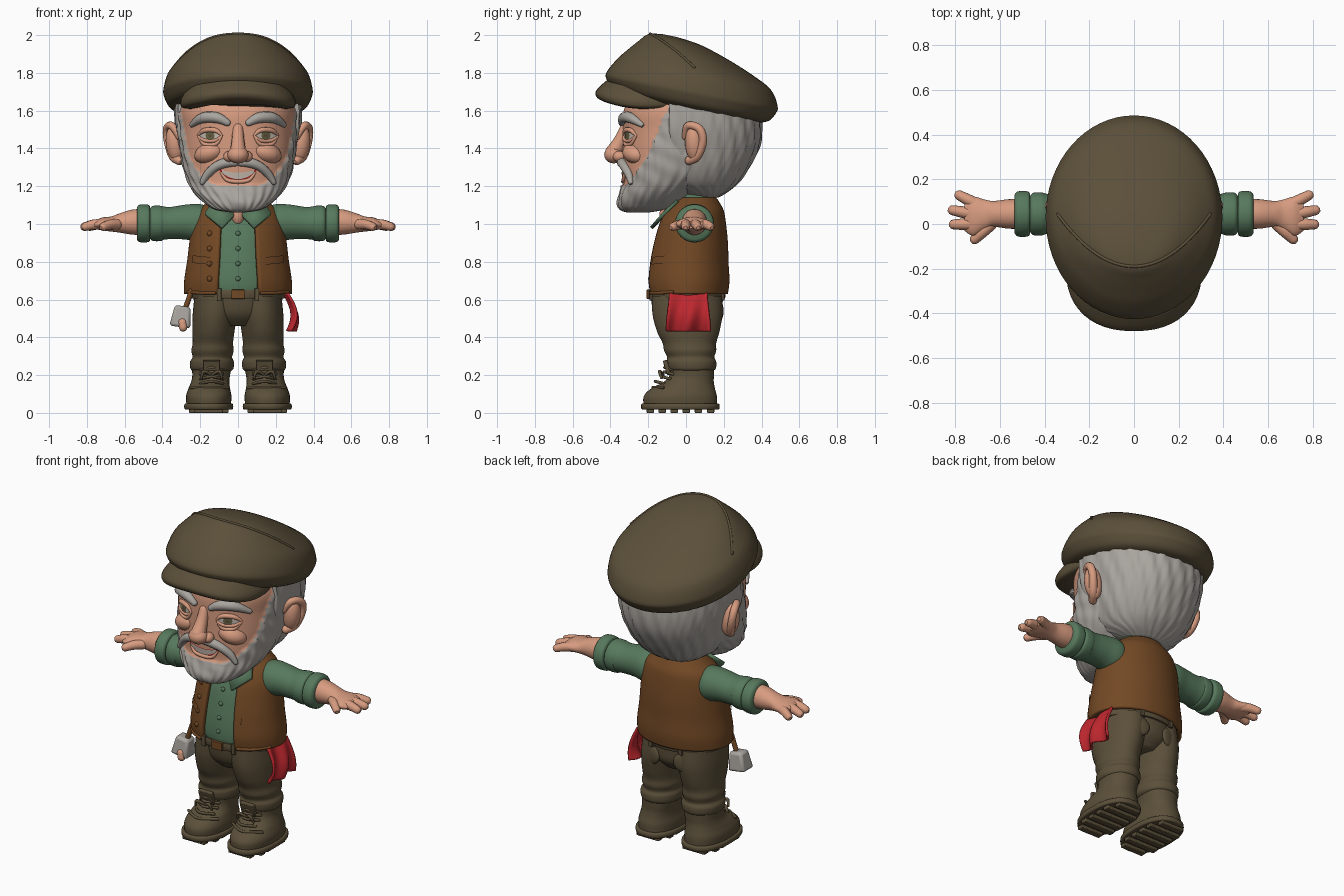
import bpy, bmesh, math
from math import sin, cos, pi
from mathutils import Vector, Euler, Matrix
from mathutils.bvhtree import BVHTree

if "Cube" in bpy.data.objects:
    bpy.data.objects.remove(bpy.data.objects["Cube"])


def material(name, rgb):
    m = bpy.data.materials.new(name)
    m.use_nodes = True
    m.diffuse_color = (*rgb, 1)
    bsdf = m.node_tree.nodes["Principled BSDF"]
    bsdf.inputs["Base Color"].default_value = (*rgb, 1)
    bsdf.inputs["Roughness"].default_value = 0.8
    return m


OLIVE = material("olive_brown", (0.105, 0.079, 0.042))
BROWN = material("vest_brown", (0.17, 0.066, 0.018))
GREEN = material("shirt_green", (0.095, 0.19, 0.108))
SKIN = material("skin", (0.68, 0.33, 0.215))
GREY = material("grey_hair", (0.40, 0.375, 0.345))
RED = material("cloth_red", (0.50, 0.02, 0.027))
WHITE = material("eye_white", (0.55, 0.48, 0.42))
IRIS = material("iris_green", (0.13, 0.12, 0.055))


def finish(name, verts, faces, mat, mirror=False, thick=0):
    me = bpy.data.meshes.new(name)
    me.from_pydata(verts, [], faces)
    me.materials.append(mat)
    me.shade_smooth()
    me.set_sharp_from_angle(angle=math.radians(50))
    ob = bpy.data.objects.new(name, me)
    bpy.context.collection.objects.link(ob)
    if thick:
        mod = ob.modifiers.new("Thickness", "SOLIDIFY")
        mod.thickness = thick
    if mirror:
        ob.modifiers.new("Mirror", "MIRROR")
    return ob


def smooth_rows(rows, steps):
    """Catmull-Rom interpolation through rows of numbers."""
    out, last = [], len(rows) - 1
    for i in range(last):
        p = [rows[min(max(k, 0), last)] for k in range(i - 1, i + 3)]
        for s in range(steps):
            t = s / steps
            out.append([0.5 * (2 * b + (c - a) * t + (2 * a - 5 * b + 4 * c - d) * t * t
                               + (3 * b - a - 3 * c + d) * t ** 3) for a, b, c, d in zip(*p)])
    return out + [list(rows[-1])]


def loft(name, rows, mat, axis="z", n=48, p=2.0, steps=5, warp=None, keep=None, **kw):
    """Superellipse rings (t, centre u, centre v, radius u, radius v) along an axis."""
    rings = smooth_rows(rows, steps)
    power = lambda c: math.copysign(abs(c) ** (2 / p), c)
    verts, faces = [], []
    for t, cu, cv, ru, rv in rings:
        for k in range(n):
            a = 2 * pi * k / n
            u, v = cu + max(ru, 0.002) * power(cos(a)), cv + max(rv, 0.002) * power(sin(a))
            q = Vector((u, v, t) if axis == "z" else (t, u, v))
            verts.append(warp(q, a) if warp else q)
    for i in range(len(rings) - 1):
        for k in range(n):
            if keep is None or keep(2 * pi * (k + 0.5) / n):
                m = (k + 1) % n
                faces.append((i * n + k, i * n + m, i * n + n + m, i * n + n + k))
    if keep is None:
        faces.append(tuple(reversed(range(n))))
        faces.append(tuple(range(len(verts) - n, len(verts))))
    ob = finish(name, verts, faces, mat, **kw)
    return ob, BVHTree.FromPolygons(verts, faces)


def body(rows):
    """Rows (z, front y, back y, half width) turned into centred rings."""
    return [(z, 0, (a + b) / 2, r, (b - a) / 2) for z, a, b, r in rows]


def ball(name, loc, size, mat, rot=(0, 0, 0), mirror=False):
    bm = bmesh.new()
    bmesh.ops.create_uvsphere(bm, u_segments=24, v_segments=14, radius=1)
    bm.transform(Matrix.LocRotScale(Vector(loc), Euler(rot), Vector(size)))
    verts, faces = [v.co.copy() for v in bm.verts], [[v.index for v in f.verts] for f in bm.faces]
    bm.free()
    return finish(name, verts, faces, mat, mirror)


def box(name, loc, size, mat, rot=(0, 0, 0), taper=1, mirror=False):
    turn, verts = Euler(rot).to_matrix(), []
    for z in (-1, 1):
        f = taper if z > 0 else 1
        for x, y in ((-1, -1), (1, -1), (1, 1), (-1, 1)):
            verts.append(Vector(loc) + turn @ Vector((x * f * size[0], y * f * size[1], z * size[2])))
    sides = [(k, (k + 1) % 4, (k + 1) % 4 + 4, k + 4) for k in range(4)]
    ob = finish(name, verts, [(3, 2, 1, 0), (4, 5, 6, 7)] + sides, mat, mirror)
    bev = ob.modifiers.new("Bevel", "BEVEL")
    bev.width, bev.segments = min(size) * 0.3, 2
    return ob


def tube(name, pts, mat, mirror=False):
    """Round-ended tapering tube through points (x, y, z, radius)."""
    cu = bpy.data.curves.new(name, "CURVE")
    cu.dimensions, cu.bevel_depth, cu.bevel_resolution, cu.use_fill_caps = "3D", 1, 4, True
    rows = smooth_rows(pts, 5)

    def tip(a, b):
        d = (Vector(a[:3]) - Vector(b[:3])).normalized() * a[3]
        return [(*(Vector(a[:3]) + d * f), a[3] * g) for f, g in ((0.45, 0.85), (0.8, 0.45))]
    rows = tip(rows[0], rows[1])[::-1] + rows + tip(rows[-1], rows[-2])
    for s in (1, -1) if mirror else (1,):
        sp = cu.splines.new("POLY")
        sp.points.add(len(rows) - 1)
        for q, (x, y, z, r) in zip(sp.points, rows):
            q.co, q.radius = (x * s, y, z, 1), r
    cu.materials.append(mat)
    ob = bpy.data.objects.new(name, cu)
    bpy.context.collection.objects.link(ob)
    return ob


def front(surf, x, z, lift=0.0):
    hit = surf.ray_cast(Vector((x, -2, z)), Vector((0, 1, 0)))[0]
    return (hit.y if hit else -0.2) - lift


def strip(name, surf, x0, x1, low, high, lift, mat, mirror=False, n=16, m=5):
    """Thin plate lying on the front of a surface between two height curves."""
    verts = []
    for i in range(n + 1):
        x = x0 + (x1 - x0) * i / n
        for j in range(m + 1):
            z = low(x) + (max(high(x), low(x)) - low(x)) * j / m
            verts.append((x, front(surf, x, z, lift), z))
    faces = [(a, a + m + 1, a + m + 2, a + 1) for i in range(n) for a in range(i * (m + 1), i * (m + 1) + m)]
    return finish(name, verts, faces, mat, mirror)


def on_face(pts, surf, lift):
    return [(x, front(surf, x, z, lift), z, r) for x, z, r in pts]


# Head with painted beard
def is_beard(q):
    return q.z < 1.205 + 6 * max(0, abs(q.x) - 0.1) ** 2 + 1.5 * max(0, q.y + 0.2)


def beard_warp(q, a):
    if is_beard(q):
        f = 1.035 + 0.014 * sin(26 * a + 30 * q.z) + 0.008 * sin(70 * q.z + 9 * a)
        return Vector((q.x * f, (q.y + 0.1) * f - 0.1, q.z))
    return q


head, face = loft("head", body([
    (1.06, -.30, -.2, .03), (1.075, -.34, -.12, .115), (1.11, -.355, -.04, .17), (1.16, -.345, .02, .22),
    (1.22, -.33, .1, .255), (1.30, -.335, .2, .28), (1.40, -.335, .25, .295), (1.50, -.335, .28, .30),
    (1.60, -.33, .28, .305), (1.70, -.28, .28, .28)]), SKIN, n=128, p=2.25, steps=8, warp=beard_warp)
head.data.materials.append(GREY)
for f in head.data.polygons:
    f.material_index = int(is_beard(f.center))


def hair_warp(q, a):
    f = 1 + 0.012 * sin(24 * a + 18 * q.z) + 0.006 * sin(43 * a - 30 * q.z)
    return Vector((q.x * f, max(q.y * f, -0.09), q.z))


loft("hair", body([(1.14, .02, .17, .1), (1.17, -.05, .22, .17), (1.22, -.2, .28, .235), (1.30, -.25, .335, .28),
                   (1.40, -.3, .385, .308), (1.50, -.33, .40, .33), (1.60, -.33, .39, .335), (1.66, -.33, .37, .33)]),
     GREY, n=128, p=2.2, warp=hair_warp)

# Ears
ball("ear", (.332, .045, 1.425), (.05, .05, .1), SKIN, (0, .12, -.5), True)
tube("ear_rim", [(.31, -.005, 1.46, .018), (.35, .01, 1.52, .02), (.375, .07, 1.505, .022),
                 (.372, .09, 1.44, .022), (.345, .06, 1.36, .024), (.31, .015, 1.335, .024)], SKIN, True)

# Nose, cheeks and brows
tube("nose_bridge", [(0, -.32, 1.51, .028), (0, -.35, 1.44, .034), (0, -.385, 1.375, .045)], SKIN)
ball("nose_tip", (0, -.383, 1.366), (.056, .05, .045), SKIN)
ball("nostril", (.045, -.352, 1.357), (.033, .036, .03), SKIN, mirror=True)
ball("cheek", (.15, -.265, 1.375), (.085, .07, .055), SKIN, (0, .3, .4), True)
tube("eyebrow", on_face([(.055, 1.535, .018), (.11, 1.562, .028), (.185, 1.562, .028), (.245, 1.525, .014)],
                        face, .008), GREY, True)
tube("moustache", on_face([(.012, 1.325, .02), (.06, 1.325, .026), (.115, 1.305, .024), (.16, 1.265, .022),
                           (.19, 1.22, .014)], face, .008), GREY, True)

# Eyes
EX, EZ = .148, 1.468


def lens(x, h, w):
    return h * max(0, 1 - ((x - EX) / w) ** 2) ** 0.5


for part, h, w, lift, mat in (("eye", .03, .055, .004, WHITE), ("iris", .024, .024, .007, IRIS),
                              ("pupil", .01, .01, .009, OLIVE)):
    strip(part, face, EX - w, EX + w, lambda x: EZ - lens(x, h, w), lambda x: EZ + lens(x, h, w), lift, mat, True)
for part, d, r in (("upper_lid", .034, .013), ("lower_lid", -.032, .01), ("eye_bag", -.056, .011)):
    tube(part, on_face([(EX - .062, EZ, .006), (EX - .03, EZ + d * .8, r), (EX + .03, EZ + d * .8, r),
                        (EX + .065, EZ, .006)], face, .003), SKIN, True)

# Mouth
strip("mouth", face, -.105, .105, lambda x: 1.216 + 7 * x * x, lambda x: 1.272 + 2 * x * x, .004, RED)
strip("teeth", face, -.085, .085, lambda x: 1.238 + 4.5 * x * x, lambda x: 1.272 + 2 * x * x, .008, WHITE)
tube("lower_lip", on_face([(-.09, 1.272, .006), (-.05, 1.23, .011), (.05, 1.23, .011), (.09, 1.272, .006)],
                          face, .004), SKIN)

# Flat cap with peak
cap, crown = loft("cap_crown", body([
    (1.61, -.30, .38, .31), (1.635, -.38, .44, .365), (1.68, -.42, .475, .39), (1.72, -.42, .485, .395),
    (1.80, -.365, .45, .372), (1.86, -.31, .35, .32), (1.92, -.25, .21, .245), (1.965, -.2, .07, .15),
    (1.98, -.13, -.05, .03)]), OLIVE, n=64, warp=lambda q, a: Vector((q.x, q.y, q.z - 0.2 * q.y)))
loft("cap_peak", [(1.64, 0, -.2, .25, .2), (1.66, 0, -.2, .295, .26), (1.69, 0, -.2, .305, .28),
                  (1.72, 0, -.2, .295, .265), (1.76, 0, -.2, .26, .22)], OLIVE, p=2.3,
     warp=lambda q, a: Vector((q.x, q.y, q.z - 0.5 * q.x ** 2)))
seam = []
for i in range(-9, 10):
    x = i * .038
    y = -.19 + 2 * x * x
    hit = crown.ray_cast(Vector((x, y, 3)), Vector((0, 0, -1)))[0]
    seam.append((x, y, hit.z if hit else 1.7, .007))
tube("cap_seam", seam, OLIVE)

# Shirt, collar and vest
_, chest = loft("shirt", body([
    (.6, -.17, .18, .21), (.66, -.19, .2, .245), (.75, -.187, .2, .245), (.85, -.17, .19, .235),
    (.95, -.145, .18, .222), (1.05, -.1, .17, .185), (1.10, -.07, .16, .145), (1.15, -.04, .16, .125),
    (1.19, -.03, .16, .13)]), GREEN)
_, vest = loft("vest", body([
    (.63, -.205, .222, .285), (.70, -.215, .23, .285), (.80, -.205, .225, .27), (.90, -.185, .222, .258),
    (1.0, -.155, .212, .245), (1.07, -.12, .2, .215), (1.11, -.09, .18, .17), (1.14, -.06, .16, .13)]),
    BROWN, n=96, keep=lambda a: sin(a) > 0 or abs(cos(a)) > 0.41, thick=.025)
finish("collar_flap", [(.012, -.125, 1.06), (.085, -.19, .985), (.175, -.125, 1.06), (.13, -.05, 1.13),
                       (.03, -.08, 1.11)], [(0, 1, 2, 3, 4)], GREEN, True, .018)
ball("throat", (0, -.1, 1.05), (.035, .04, .06), SKIN)
for z in (.71, .79, .87, .95):
    ball("shirt_button", (0, front(chest, 0, z), z), (.013, .01, .013), GREEN)
    ball("vest_button", (-.15, front(vest, -.15, z), z), (.015, .011, .015), BROWN)
strip("pocket_flap", vest, .145, .24, lambda x: .77 + .1 * x, lambda x: .81 + .1 * x, .009, BROWN, True)
tube("vest_hem", [(.125, front(vest, .125, .64), .635, .009), (.2, front(vest, .2, .64), .635, .009),
                  (.265, front(vest, .265, .64), .64, .009)], BROWN, True)

# Sleeves, forearms and hands
loft("sleeve", [(.12, .04, 1.0, .08, .08), (.2, .045, 1.005, .1, .1), (.28, .045, 1.01, .092, .092),
                (.36, .045, 1.005, .088, .085), (.41, .045, 1.005, .092, .09), (.45, .045, 1.005, .09, .09)],
     GREEN, "x", mirror=True)
for x, r in ((.395, .092), (.465, .098)):
    loft("rolled_cuff", [(x, .045, 1.003, r * .9, r * .9), (x + .012, .045, 1.003, r + .003, r + .001),
                         (x + .055, .045, 1.003, r + .003, r + .001), (x + .07, .045, 1.003, r * .88, r * .88)],
         GREEN, "x", mirror=True)
loft("forearm", [(.48, .045, 1.01, .066, .07), (.56, .045, 1.01, .066, .066), (.63, .045, 1.005, .058, .05),
                 (.67, .04, 1.0, .07, .04), (.72, .035, 1.0, .088, .034), (.76, .04, .995, .07, .02)],
     SKIN, "x", mirror=True)
for (x0, y0), (x1, y1) in (((.7, .085), (.785, .13)), ((.72, .045), (.815, .062)), ((.72, 0), (.81, -.002)),
                           ((.64, 0), (.715, -.07))):
    tube("finger", [(x0, y0, .998, .028), ((x0 + x1) / 2, (y0 + y1) / 2, .997, .026), (x1, y1, .985, .022)],
         SKIN, True)

# Trousers and belt
loft("trouser_hips", [(.46, 0, .01, .1, .12), (.52, 0, .01, .2, .175), (.6, 0, .005, .235, .19),
                      (.67, 0, .005, .24, .19)], OLIVE)
loft("trouser_leg", [(.22, .138, .03, .1, .11), (.235, .138, .03, .114, .128), (.27, .138, .028, .116, .132),
                     (.295, .136, .025, .105, .125), (.33, .135, .022, .112, .138), (.37, .133, .018, .107, .142),
                     (.43, .13, .012, .111, .165), (.52, .122, .008, .118, .185), (.62, .11, .005, .12, .185)],
     OLIVE, mirror=True)
loft("belt", [(.605, 0, .005, .243, .198), (.61, 0, .005, .248, .203), (.645, 0, .005, .25, .204),
              (.65, 0, .005, .245, .2)], OLIVE, steps=2)
box("belt_buckle", (0, -.2, .628), (.035, .008, .024), BROWN)
for x, y in ((.1, -.185), (.1, .195)):
    box("belt_loop", (x, y, .627), (.012, .008, .032), OLIVE, mirror=True)
ball("back_pocket", (.11, .172, .54), (.065, .02, .06), OLIVE, (0, 0, -.3), True)

# Boots
loft("boot_sole", [(.018, .155, -.03, .122, .2), (.022, .155, -.03, .129, .207), (.045, .155, -.03, .129, .207),
                   (.05, .155, -.03, .12, .198)], OLIVE, p=2.4, steps=2, mirror=True)
for i in range(6):
    y = -.19 + .064 * i
    box("sole_lug", (.155, y, .015), (.075 if i in (0, 5) else .105, .02, .015), OLIVE, mirror=True)
loft("boot_upper", [(.045, .155, -.03, .118, .195), (.09, .155, -.03, .12, .193), (.13, .152, -.015, .11, .168),
                    (.165, .147, .015, .101, .132), (.2, .142, .03, .1, .118), (.26, .138, .03, .108, .12)],
     OLIVE, p=2.2, mirror=True)
tube("toe_seam", [(.05, -.12, .135, .008), (.15, -.175, .135, .008), (.25, -.12, .135, .008)], OLIVE, True)
box("boot_tongue", (.14, -.1, .24), (.045, .012, .04), OLIVE, (.3, 0, 0), mirror=True)
for y, z in ((-.155, .155), (-.122, .18), (-.108, .205), (-.105, .228)):
    tube("boot_lace", [(.08, y + .04, z, .008), (.14, y - .008, z + .012, .008), (.2, y + .04, z, .008)], OLIVE, True)
for d in (-1, 1):
    tube("lace_bow", [(.14, -.12, .2, .007), (.14 + d * .04, -.14, .22, .009), (.14 + d * .055, -.13, .185, .007)],
         OLIVE, True)

# Red rag on the left hip
N = 20
rag = []
for j in range(N + 1):
    t = j / N
    for i in range(N + 1):
        u = 2 * i / N - 1
        rag.append((.262 + .045 * sin(pi * t * .8) + (.006 + .016 * t) * sin(5 * u + 2 * t),
                    .012 + u * (.1 + .012 * t), .625 - .195 * t + .012 * u * u * (1 - t)))
finish("red_rag", rag, [(a, a + N + 1, a + N + 2, a + 1) for j in range(N)
                        for a in range(j * (N + 1), j * (N + 1) + N)], RED, thick=.014)

# Tool hanging on the right hip
tube("tool_strap", [(-.245, -.09, .65, .014), (-.262, -.09, .6, .014), (-.28, -.09, .55, .014)], BROWN)
box("tool_head", (-.3, -.09, .51), (.056, .05, .056), GREY, (0, .15, 0), .75)
tube("tool_grip", [(-.295, -.125, .48, .024), (-.29, -.13, .45, .022)], SKIN)
